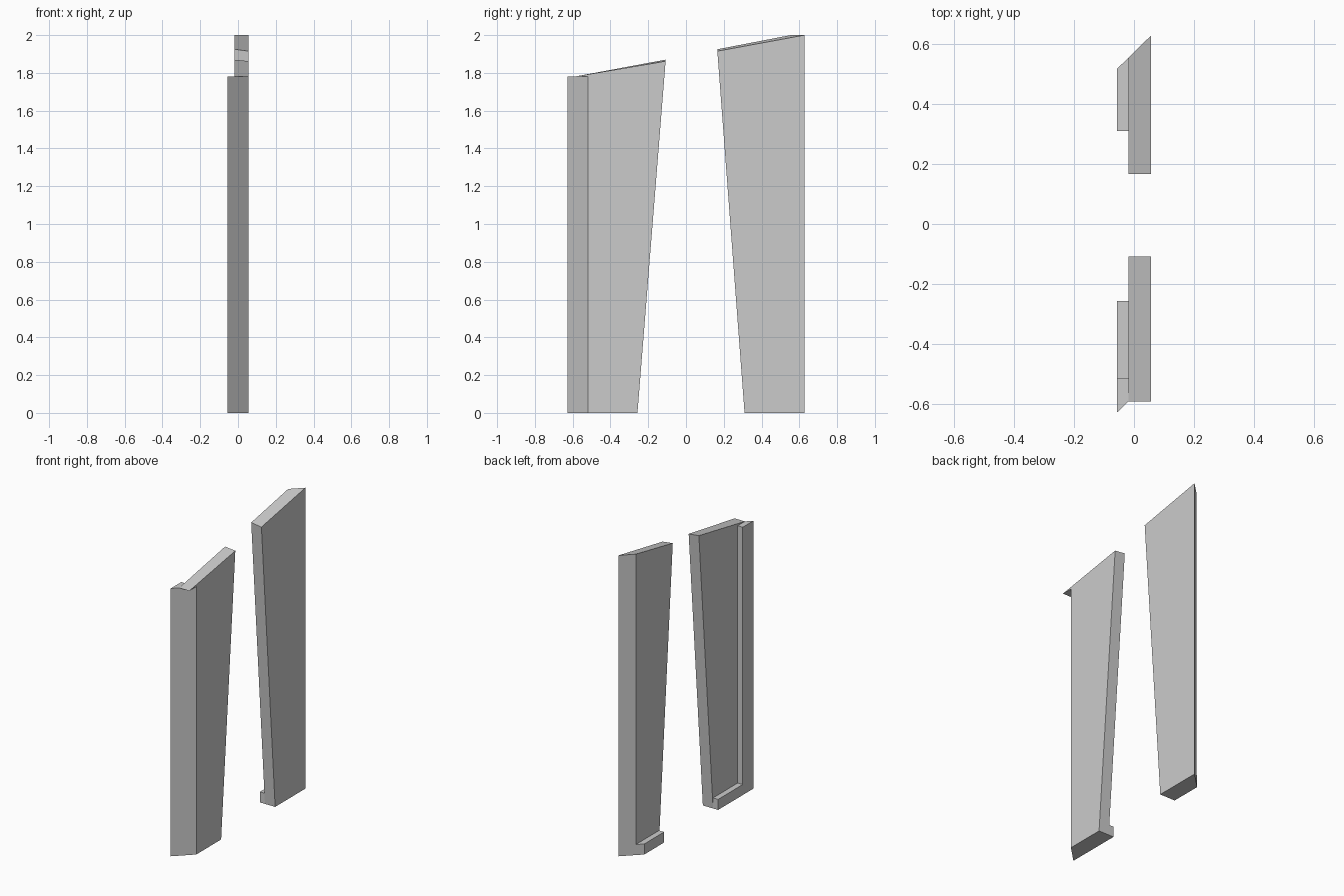
import bpy
import bmesh

cube = bpy.data.objects.get("Cube")
if cube:
    bpy.data.objects.remove(cube, do_unlink=True)

grey = bpy.data.materials.new("plain grey")
grey.use_nodes = True
COLOUR = (0.6, 0.6, 0.6, 1)
grey.diffuse_color = COLOUR
grey.node_tree.nodes["Principled BSDF"].inputs["Base Color"].default_value = COLOUR


def loft(name, *loops):
    """Skin a stack of loops; repeated points are shared, so loops may pinch."""
    bm = bmesh.new()
    shared = {}

    def face(points):
        corners = list(dict.fromkeys(points))
        if len(corners) < 3:
            return
        for p in corners:
            if p not in shared:
                shared[p] = bm.verts.new(p)
        bm.faces.new([shared[p] for p in corners])

    face(loops[0][::-1])
    face(loops[-1])
    for low, high in zip(loops, loops[1:]):
        for i in range(len(low)):
            j = (i + 1) % len(low)
            face((low[i], low[j], high[j], high[i]))
    bmesh.ops.recalc_face_normals(bm, faces=bm.faces[:])
    mesh = bpy.data.meshes.new(name)
    bm.to_mesh(mesh)
    bm.free()
    mesh.materials.append(grey)
    bpy.context.collection.objects.link(bpy.data.objects.new(name, mesh))


def prism(name, outline, height):
    loft(name, *([(x, y, z) for x, y in outline] for z in (0, height)))


# Shared widths: lip edge, panel inner face, panel outer face
LIP, IN, OUT = -0.056, -0.019, 0.056
LIP_H = 0.07


def mitre(x, start):
    """Depth of the mitred end at a given x."""
    return start + (x - LIP) * 0.98


# Front panel, with a small overhanging corner at its top
F, F_TOP, F_FOOT, F_HEAD = -0.628, 1.78, -0.257, -0.108
f_in, f_out = mitre(IN, F), mitre(OUT, F)
head = [(OUT, F_HEAD, 1.862), (IN, F_HEAD, 1.87)]
loft("front_panel",
     [(IN, f_in, 0), (OUT, f_out, 0), (OUT, F_FOOT, 0), (IN, F_FOOT, 0)],
     [(IN, f_in, F_TOP), (OUT, f_out, F_TOP)] + head,
     [(IN, f_in, F_TOP), (OUT, f_in, F_TOP)] + head)

# Front post and sill lip
POST = -0.516
prism("front_post", [(LIP, F), (IN, f_in), (IN, POST), (LIP, POST)], F_TOP)
prism("front_sill", [(LIP, POST), (IN, POST), (IN, F_FOOT), (LIP, F_FOOT)], LIP_H)

# Back panel with sloping top
B, B_TOP, B_FOOT, B_HEAD = 0.518, 2.0, 0.31, 0.166
b_in, b_out = mitre(IN, B), mitre(OUT, B)
loft("back_panel",
     [(IN, B_FOOT, 0), (OUT, B_FOOT, 0), (OUT, b_out, 0), (IN, b_in, 0)],
     [(IN, B_HEAD, 1.925), (OUT, B_HEAD, 1.915),
      (OUT, b_out, B_TOP), (IN, b_in, B_TOP)])

# Back sill lip
prism("back_sill", [(LIP, B_FOOT), (IN, B_FOOT), (IN, b_in), (LIP, B)], LIP_H)
